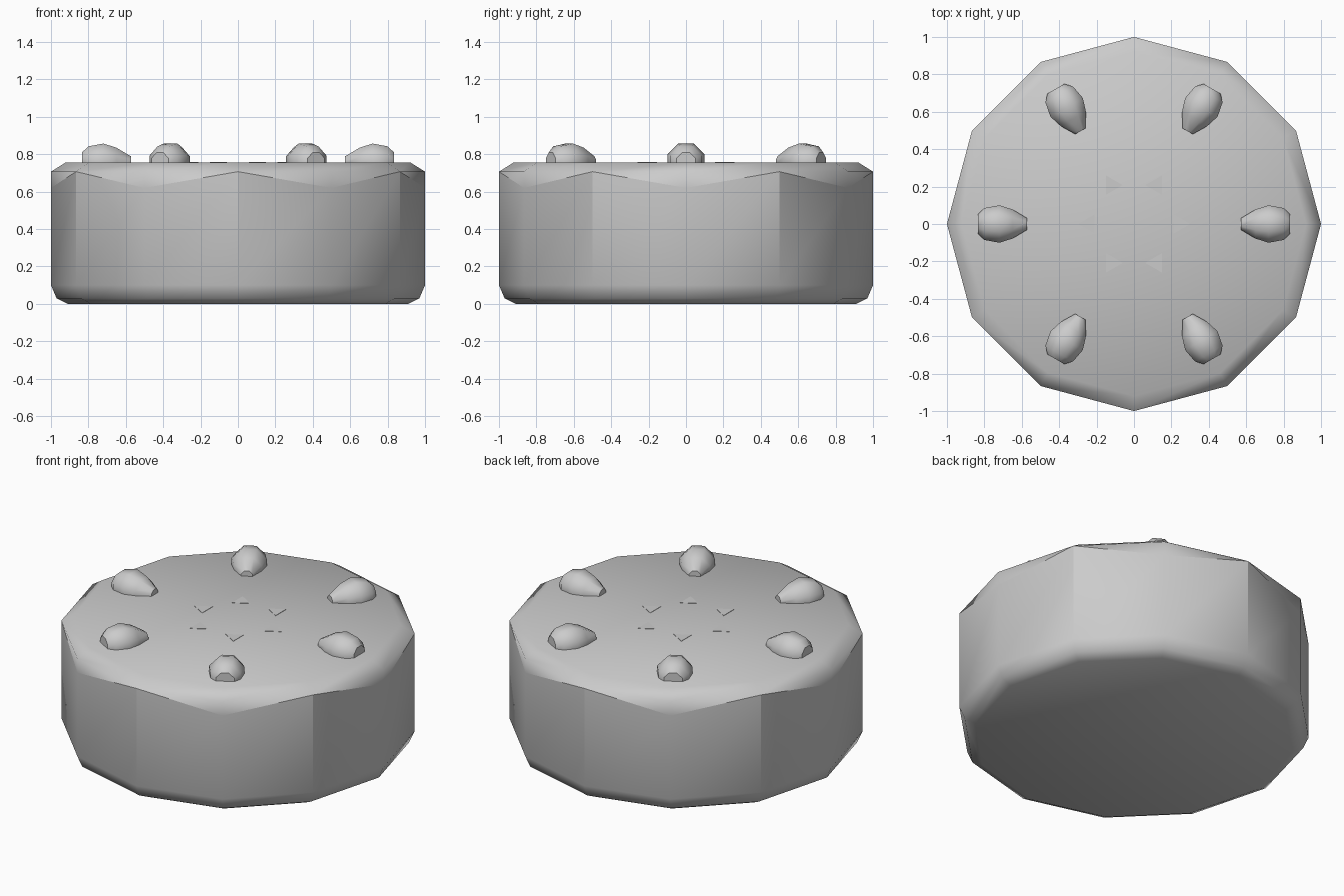
import bpy, bmesh
from math import sin, cos, radians
from mathutils import Matrix

if "Cube" in bpy.data.objects:
    bpy.data.objects.remove(bpy.data.objects["Cube"])

SIDES = 12
TOP = 0.757
RIM = 0.707


def ring(bm, r, z, n=SIDES):
    """Ring of points; z may be a number or a function of the index."""
    pts = []
    for i in range(n):
        a = radians(360 / n * i)
        pts.append(bm.verts.new((r * cos(a), r * sin(a), z(i) if callable(z) else z)))
    return pts


def bridge(bm, a, b):
    n = len(a)
    for i in range(n):
        j = (i + 1) % n
        verts = [a[i], a[j], b[j], b[i]]
        verts = [v for k, v in enumerate(verts) if v not in verts[:k]]
        if len(verts) > 2:
            bm.faces.new(verts)


def finish(bm, name, angle=None):
    bmesh.ops.recalc_face_normals(bm, faces=bm.faces[:])
    me = bpy.data.meshes.new(name)
    bm.to_mesh(me)
    bm.free()
    me.shade_smooth()
    if angle:
        me.set_sharp_from_angle(angle=radians(angle))
    ob = bpy.data.objects.new(name, me)
    bpy.context.collection.objects.link(ob)
    return ob


# Icing edge dips at every second corner
def drip(i):
    return 0.62 if i % 2 == 0 else RIM


# Cake body with rounded foot; every second wall corner is crisp
bm = bmesh.new()
rings = [ring(bm, r, z) for r, z in ((0.91, 0), (0.97, 0.03), (1, 0.1), (1, drip))]
for a, b in zip(rings, rings[1:]):
    bridge(bm, a, b)
bm.faces.new(rings[0])
for i in range(1, SIDES, 2):
    bm.edges.get((rings[2][i], rings[3][i])).smooth = False
bmesh.ops.recalc_face_normals(bm, faces=bm.faces[:])
finish(bm, "cake_body")

# Icing: drips on the wall, sloped rim, flat top fan
bm = bmesh.new()
rim = ring(bm, 1, RIM)
low = [v if i % 2 else bm.verts.new((v.co.x, v.co.y, drip(i))) for i, v in enumerate(rim)]
top = ring(bm, 0.92, TOP)
bridge(bm, low, rim)
bridge(bm, rim, top)
centre = bm.verts.new((0, 0, TOP))
for i in range(SIDES):
    bm.faces.new((top[i], top[(i + 1) % SIDES], centre))
finish(bm, "icing")

# Berries lying on their side, tips towards the middle; small triangular flakes
PROFILE = ((0.835, 0.052), (0.80, 0.085), (0.72, 0.10), (0.65, 0.078), (0.573, 0.032))
for k in range(6):
    turn = Matrix.Rotation(radians(60 * k), 4, 'Z')

    bm = bmesh.new()
    loops = []
    for x, apothem in PROFILE:
        r = apothem / cos(radians(22.5))
        loops.append([bm.verts.new((x, r * cos(radians(22.5 + 45 * i)),
                                    TOP + r * sin(radians(22.5 + 45 * i)))) for i in range(8)])
    for a, b in zip(loops, loops[1:]):
        bridge(bm, a, b)
    bm.faces.new(loops[0])
    bm.faces.new(loops[-1])
    bm.transform(turn)
    finish(bm, f"berry_{k + 1}", 46)

    bm = bmesh.new()
    bottom, upper = ring(bm, 0.06, TOP - 0.02, 3), ring(bm, 0.06, TOP + 0.002, 3)
    bridge(bm, bottom, upper)
    bm.faces.new(bottom)
    bm.faces.new(upper)
    bm.transform(turn @ Matrix.Translation((0.24, 0, 0)))
    finish(bm, f"flake_{k + 1}", 30)
